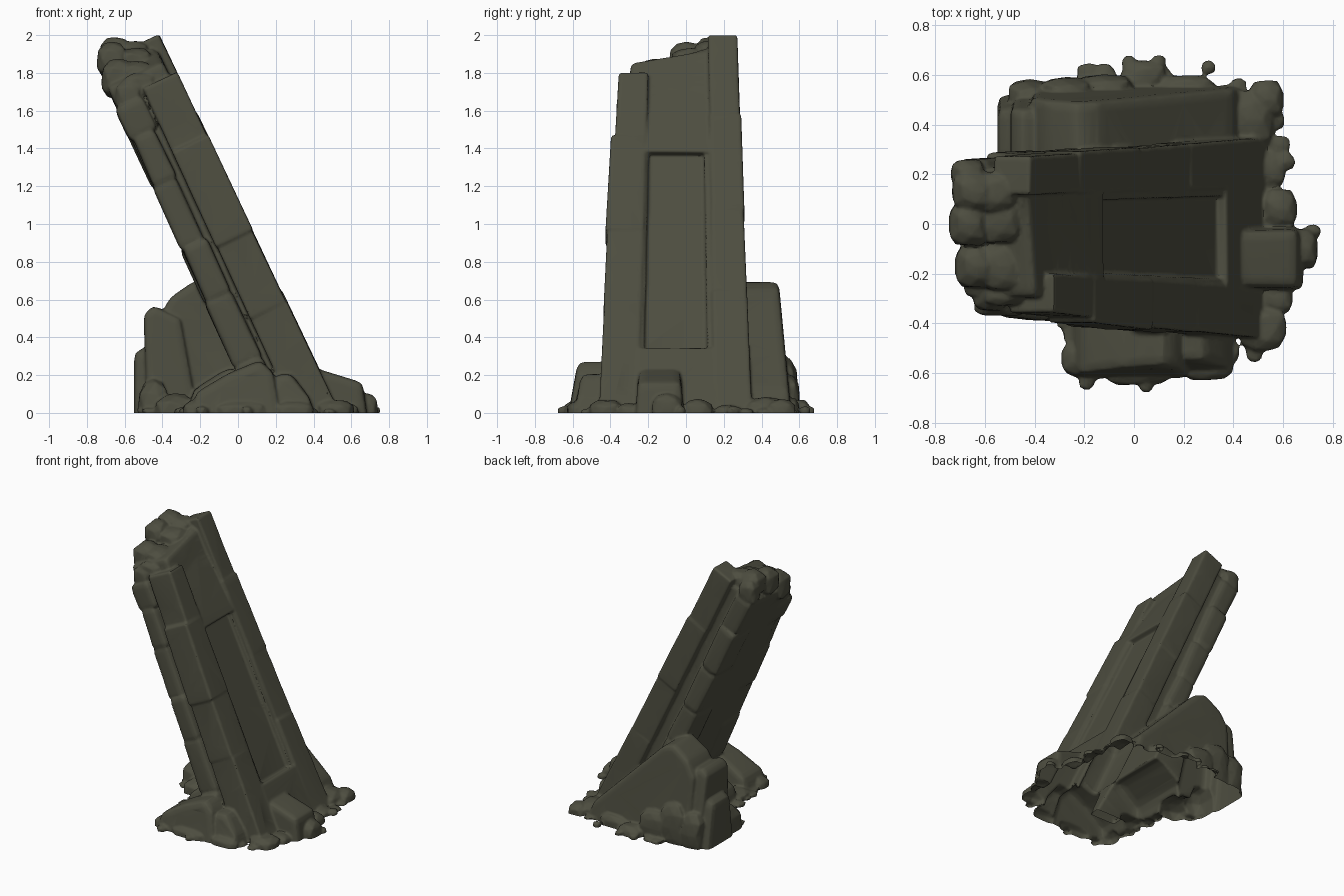
import bpy, bmesh, math, random
from mathutils import Vector

random.seed(7)
stone = bpy.data.materials.new("dark olive stone")
stone.diffuse_color = (0.075, 0.075, 0.051, 1)
parts = []

# Leaning frame: U runs up the slab, N points out of its panelled face
U, N, O = Vector((-0.43, 0, 0.903)), Vector((0.903, 0, 0.43)), Vector((0.54, 0, 0))


def lean(w, y, t):
    return O + U * t - N * w * (1 - 0.03 * t) + Vector((0, y * (1 - 0.098 * t), 0))


def finish(name, bm, bevel=0.0):
    if bevel:
        bmesh.ops.bevel(bm, geom=bm.edges[:], offset=bevel, segments=2,
                        profile=0.6, affect='EDGES', clamp_overlap=True)
    bmesh.ops.recalc_face_normals(bm, faces=bm.faces[:])
    me = bpy.data.meshes.new(name)
    bm.to_mesh(me)
    bm.free()
    me.materials.append(stone)
    ob = bpy.data.objects.new(name, me)
    bpy.context.collection.objects.link(ob)
    parts.append(ob)


def hull(name, pts, bevel, limit=0.11):
    bm = bmesh.new()
    for p in pts:
        bm.verts.new(p)
    bmesh.ops.convex_hull(bm, input=bm.verts[:])
    bmesh.ops.dissolve_limit(bm, angle_limit=limit, verts=bm.verts[:], edges=bm.edges[:])
    finish(name, bm, bevel)


def block(name, w, y, t, bevel=0.015, jit=0.005, top_in=0.0, skew=0.0):
    """Box in the leaning frame; top_in recesses the outer top edge, skew lifts its back top."""
    hull(name, [lean(w[a] + (top_in if c and not a else 0), y[b], t[c] + skew * b * c)
                + Vector([random.uniform(-jit, jit) for _ in range(3)])
                for a in (0, 1) for b in (0, 1) for c in (0, 1)], bevel)


def ridge(name, prof, y0, y1, inset0, inset1, bevel=0.035):
    """Rock with an x-z outline, its sides sloping in towards the top."""
    top = max(z for _, z in prof)
    pts = []
    for x, z in prof:
        zz = z if z > 0 else -0.06
        pts += [(x, y0 + inset0 * z / top, zz), (x, y1 - inset1 * z / top, zz)]
    hull(name, pts, bevel)


def rocks(name, items, jit=0.1, boxy=0.6, sub=2):
    """Rounded, slightly boxy boulders."""
    bm = bmesh.new()
    for c, r in items:
        ph = random.uniform(0, 6.28)
        for v in bmesh.ops.create_icosphere(bm, subdivisions=sub, radius=1)["verts"]:
            d = v.co.normalized()
            m = max(abs(d.x), abs(d.y), abs(d.z))
            f = 1 + boxy * (min(1 / m, 1.35) - 1)
            f += jit * math.sin(3 * d.x + 4 * d.y * d.z + 2 * d.z + ph)
            v.co = Vector(c) + Vector((d.x * r[0], d.y * r[1], d.z * r[2])) * f
    finish(name, bm)


# Slab core; its outer face is the floor of the recessed panel
block("slab_core", (0.045, 0.395), (-0.37, 0.29), (-0.25, 2.08), 0.03, skew=0.1)

# Panel surround
block("panel_sill", (0.0, 0.2), (-0.27, 0.16), (-0.2, 0.385), 0.012, 0.002)
block("panel_head", (0.0, 0.25), (-0.28, 0.17), (1.53, 2.06), 0.012, 0.002, top_in=0.07, skew=0.12)
block("panel_trim_front", (0.015, 0.1), (-0.28, -0.23), (0.3, 1.56), 0.006, 0.002)
block("panel_trim_back", (0.015, 0.1), (0.115, 0.17), (0.3, 1.56), 0.006, 0.002)

# Front edge: stacked slabs beside the panel
for i, (a, b, y) in enumerate([(-0.25, 0.66, -0.46), (0.65, 1.08, -0.465),
                               (1.07, 1.63, -0.475), (1.62, 2.0, -0.445)]):
    block(f"front_edge_slab_{i+1}", (0.004 * (i % 2), 0.22), (y, -0.25), (a, b), 0.012, 0.003)

# Back edge: taller flange rising to the tip
for i, (a, b, y) in enumerate([(-0.25, 0.72, 0.35), (0.71, 1.2, 0.345),
                               (1.19, 1.76, 0.35), (1.75, 2.22, 0.345)]):
    block(f"back_edge_slab_{i+1}", (0.004 * (i % 2), 0.18), (0.15, y), (a, b), 0.012, 0.003)

# Rounded stone columns on the leaning underside, front and back
for side, out, inn, cuts in (
        ("front", -0.45, -0.2, [-0.2, 0.45, 0.83, 1.14, 1.5, 1.78, 1.96]),
        ("back", 0.345, 0.1, [-0.2, 0.45, 0.83, 1.14, 1.5, 1.87, 2.15])):
    for i in range(6):
        o = out + random.uniform(-0.015, 0.01)
        block(f"{side}_column_stone_{i+1}",
              (0.25 + random.uniform(-0.01, 0.015), 0.40 + random.uniform(-0.008, 0.008)),
              sorted((o, inn)), (cuts[i] - 0.01, cuts[i + 1] + 0.01), 0.035, 0.008)

# Broken crown
rocks("broken_crown", [
    ((-0.58, -0.29, 1.68), (0.07, 0.06, 0.08)), ((-0.64, -0.17, 1.77), (0.08, 0.09, 0.1)),
    ((-0.67, 0.0, 1.87), (0.075, 0.09, 0.09)), ((-0.65, 0.13, 1.90), (0.085, 0.08, 0.085)),
    ((-0.67, 0.2, 1.86), (0.07, 0.06, 0.09)), ((-0.55, 0.02, 1.86), (0.09, 0.1, 0.07)),
    ((-0.54, -0.17, 1.80), (0.08, 0.1, 0.06)), ((-0.56, 0.13, 1.90), (0.09, 0.08, 0.07)),
    ((-0.52, -0.28, 1.73), (0.08, 0.05, 0.07))], boxy=0.7, jit=0.06)

# Large rocks bracing the base
ridge("back_brace_rock", [(-0.4, 0), (-0.42, 0.5), (-0.36, 0.61), (-0.23, 0.70), (-0.14, 0.66),
                          (0.4, 0.12), (0.47, 0)], 0.2, 0.56, 0.04, 0.07)
ridge("left_tall_rock", [(-0.48, 0), (-0.50, 0.52), (-0.45, 0.57), (-0.3, 0.5), (-0.2, 0)],
      0.16, 0.55, 0.04, 0.09, 0.05)
ridge("left_low_rock", [(-0.55, 0), (-0.55, 0.32), (-0.47, 0.36), (-0.4, 0.3), (-0.35, 0)],
      0.2, 0.53, 0.05, 0.07, 0.05)
ridge("underside_rock", [(-0.28, 0), (-0.24, 0.12), (-0.05, 0.24), (0.15, 0.2), (0.2, 0)],
      -0.28, 0.3, 0.05, 0.0, 0.05)
ridge("front_rock", [(-0.28, 0), (-0.22, 0.11), (-0.05, 0.21), (0.12, 0.28), (0.19, 0.21),
                     (0.24, 0)], -0.63, -0.35, 0.06, 0.03, 0.04)
ridge("front_right_rock", [(0.14, 0), (0.19, 0.2), (0.28, 0.21), (0.38, 0.08), (0.42, 0)],
      -0.61, -0.33, 0.06, 0.03, 0.04)
ridge("right_rock", [(0.35, 0), (0.4, 0.24), (0.52, 0.2), (0.66, 0.16), (0.69, 0)],
      -0.27, -0.01, 0.02, 0.02)

# Medium boulders at the foot
rocks("foot_boulders", [
    ((0.68, -0.1, 0.02), (0.06, 0.08, 0.08)), ((0.52, -0.42, 0.0), (0.1, 0.09, 0.07)),
    ((0.58, 0.06, 0.0), (0.075, 0.08, 0.07)), ((0.53, 0.5, 0.0), (0.07, 0.08, 0.07)),
    ((0.46, 0.42, 0.0), (0.1, 0.12, 0.08)), ((0.55, 0.22, 0.0), (0.06, 0.07, 0.04)),
    ((-0.42, 0.51, 0.1), (0.09, 0.07, 0.16)), ((-0.27, 0.53, 0.12), (0.11, 0.06, 0.17)),
    ((-0.12, 0.55, 0.08), (0.12, 0.05, 0.12)), ((0.04, 0.59, 0.0), (0.09, 0.07, 0.07)),
    ((0.2, 0.55, 0.0), (0.12, 0.05, 0.08)), ((-0.45, 0.16, 0.03), (0.08, 0.12, 0.14)),
    ((-0.22, -0.54, 0.0), (0.07, 0.07, 0.07)), ((0.02, -0.6, 0.0), (0.13, 0.05, 0.06)),
    ((-0.34, 0.05, 0.0), (0.1, 0.12, 0.1)), ((-0.2, -0.3, 0.0), (0.09, 0.1, 0.06)),
    ((0.3, -0.58, 0.0), (0.1, 0.05, 0.06)), ((0.57, -0.3, 0.0), (0.07, 0.06, 0.05))], jit=0.07)

# Pebble skirt around the base
skirt = []
for i in range(76):
    a = 2 * math.pi * i / 76 + random.uniform(-0.04, 0.04)
    ca, sa = math.cos(a), math.sin(a)
    q = 1 / (abs(ca) ** 4 + abs(sa) ** 4) ** 0.25
    ex = 0.58 if ca > 0 else (0.48 if sa > 0 else 0.28)
    d = random.uniform(0.92, 1.04) * q
    r = random.uniform(0.022, 0.042)
    skirt.append(((ex * ca * d, 0.58 * sa * d, 0.004), (r * 1.3, r * 1.3, r * 0.7)))
skirt += [((0.72, -0.03, 0.01), (0.035, 0.03, 0.03)), ((-0.02, 0.65, 0.01), (0.03, 0.03, 0.03)),
          ((0.1, 0.65, 0.01), (0.03, 0.035, 0.03)), ((0.05, -0.65, 0.01), (0.03, 0.03, 0.03)),
          ((0.3, 0.63, 0.01), (0.03, 0.03, 0.03)), ((-0.19, -0.63, 0.01), (0.035, 0.04, 0.03)),
          ((0.61, 0.25, 0.01), (0.04, 0.04, 0.03))]
rocks("pebble_skirt", skirt, sub=1)

# Fuse all stones into one weathered skin
bpy.ops.object.select_all(action='DESELECT')
for ob in parts:
    ob.select_set(True)
ruin = parts[0]
bpy.context.view_layer.objects.active = ruin
bpy.ops.object.join()
ruin.name = ruin.data.name = "leaning_stone_slab"
mod = ruin.modifiers.new("fuse", 'REMESH')
mod.mode, mod.voxel_size = 'VOXEL', 0.009
mod = ruin.modifiers.new("weather", 'SMOOTH')
mod.factor, mod.iterations = 0.5, 2
mod = ruin.modifiers.new("lighten", 'DECIMATE')
mod.ratio = 0.25
for m in list(ruin.modifiers):
    bpy.ops.object.modifier_apply(modifier=m.name)

# Open underside: trim below the ground and drop enclosed cavities
bm = bmesh.new()
bm.from_mesh(ruin.data)
bmesh.ops.bisect_plane(bm, geom=bm.verts[:] + bm.edges[:] + bm.faces[:], plane_co=(0, 0, 0),
                       plane_no=(0, 0, 1), clear_inner=True)
bm.to_mesh(ruin.data)
bm.free()
if not ruin.data.materials:
    ruin.data.materials.append(stone)
bpy.ops.object.shade_smooth_by_angle(angle=math.radians(40))
